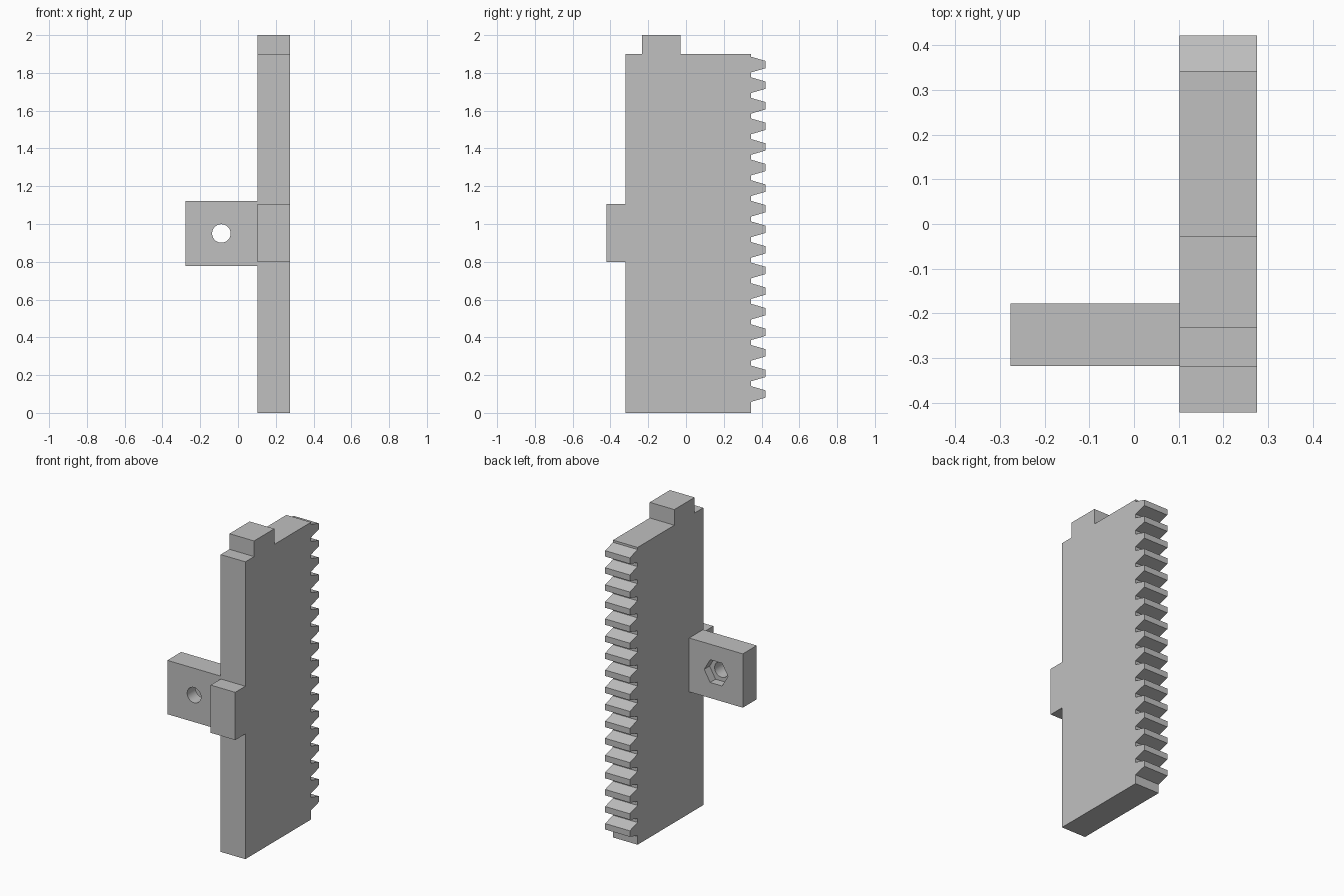
import bpy
import bmesh
from math import cos, sin, tau, radians

cube = bpy.data.objects.get("Cube")
if cube:
    bpy.data.objects.remove(cube, do_unlink=True)

grey = bpy.data.materials.new("plain grey")
grey.use_nodes = True
colour = (0.53, 0.53, 0.53, 1)
grey.diffuse_color = colour
grey.node_tree.nodes["Principled BSDF"].inputs["Base Color"].default_value = colour


def prism(name, profile, axis, start, end):
    """Extrude a profile along x (profile in y, z) or y (profile in x, z)."""
    def place(a, b, depth):
        return (depth, a, b) if axis == "x" else (a, depth, b)

    bm = bmesh.new()
    face = bm.faces.new([bm.verts.new(place(a, b, start)) for a, b in profile])
    extruded = bmesh.ops.extrude_face_region(bm, geom=[face], use_keep_orig=True)
    verts = [g for g in extruded["geom"] if isinstance(g, bmesh.types.BMVert)]
    bmesh.ops.translate(bm, verts=verts, vec=place(0, 0, end - start))
    bmesh.ops.recalc_face_normals(bm, faces=bm.faces)
    mesh = bpy.data.meshes.new(name)
    bm.to_mesh(mesh)
    bm.free()
    mesh.materials.append(grey)
    obj = bpy.data.objects.new(name, mesh)
    bpy.context.collection.objects.link(obj)
    return obj


def ring(x, z, radius, sides):
    return [(x + radius * cos(tau * i / sides), z + radius * sin(tau * i / sides))
            for i in range(sides)]


def cut(target, cutter):
    mod = target.modifiers.new(cutter.name, "BOOLEAN")
    mod.operation = "DIFFERENCE"
    mod.solver = "EXACT"
    mod.object = cutter
    cutter.hide_render = True
    cutter.hide_set(True)


# Rack bar: top and front tabs, with a toothed back edge
FRONT, ROOT, TIP, TOP = -0.32, 0.343, 0.422, 1.9
TEETH, FIRST, PITCH = 17, 0.1, 0.109
profile = [(ROOT, TOP), (-0.028, TOP), (-0.028, 2), (-0.232, 2), (-0.232, TOP),
           (FRONT, TOP), (FRONT, 1.105), (-0.422, 1.105), (-0.422, 0.8),
           (FRONT, 0.8), (FRONT, 0), (ROOT, 0)]
for i in range(TEETH):
    z = FIRST + i * PITCH
    profile += [(ROOT, z - 0.042), (TIP, z - 0.019), (TIP, z + 0.019), (ROOT, z + 0.042)]
prism("toothed_rack_bar", profile, "x", 0.102, 0.276)

# Side mounting lug
LUG_FRONT, LUG_BACK = -0.318, -0.178
lug = prism("mounting_lug",
            [(-0.277, 0.778), (0.102, 0.778), (0.102, 1.122), (-0.277, 1.122)],
            "y", LUG_FRONT, LUG_BACK)

# Bolt hole through the lug and hexagonal nut pocket in its back
HOLE = (-0.088, 0.95)
cut(lug, prism("bolt_hole_cutter", ring(*HOLE, 0.049, 40), "y", LUG_FRONT - 0.1, LUG_BACK + 0.1))
cut(lug, prism("nut_pocket_cutter", ring(*HOLE, 0.084, 6), "y", LUG_BACK - 0.055, LUG_BACK + 0.1))

# Smooth only the round bore
bpy.ops.object.select_all(action="DESELECT")
lug.select_set(True)
bpy.context.view_layer.objects.active = lug
for mod in list(lug.modifiers):
    bpy.ops.object.modifier_apply(modifier=mod.name)
bpy.ops.object.shade_smooth_by_angle(angle=radians(30))
for name in ("bolt_hole_cutter", "nut_pocket_cutter"):
    bpy.data.objects.remove(bpy.data.objects[name], do_unlink=True)
